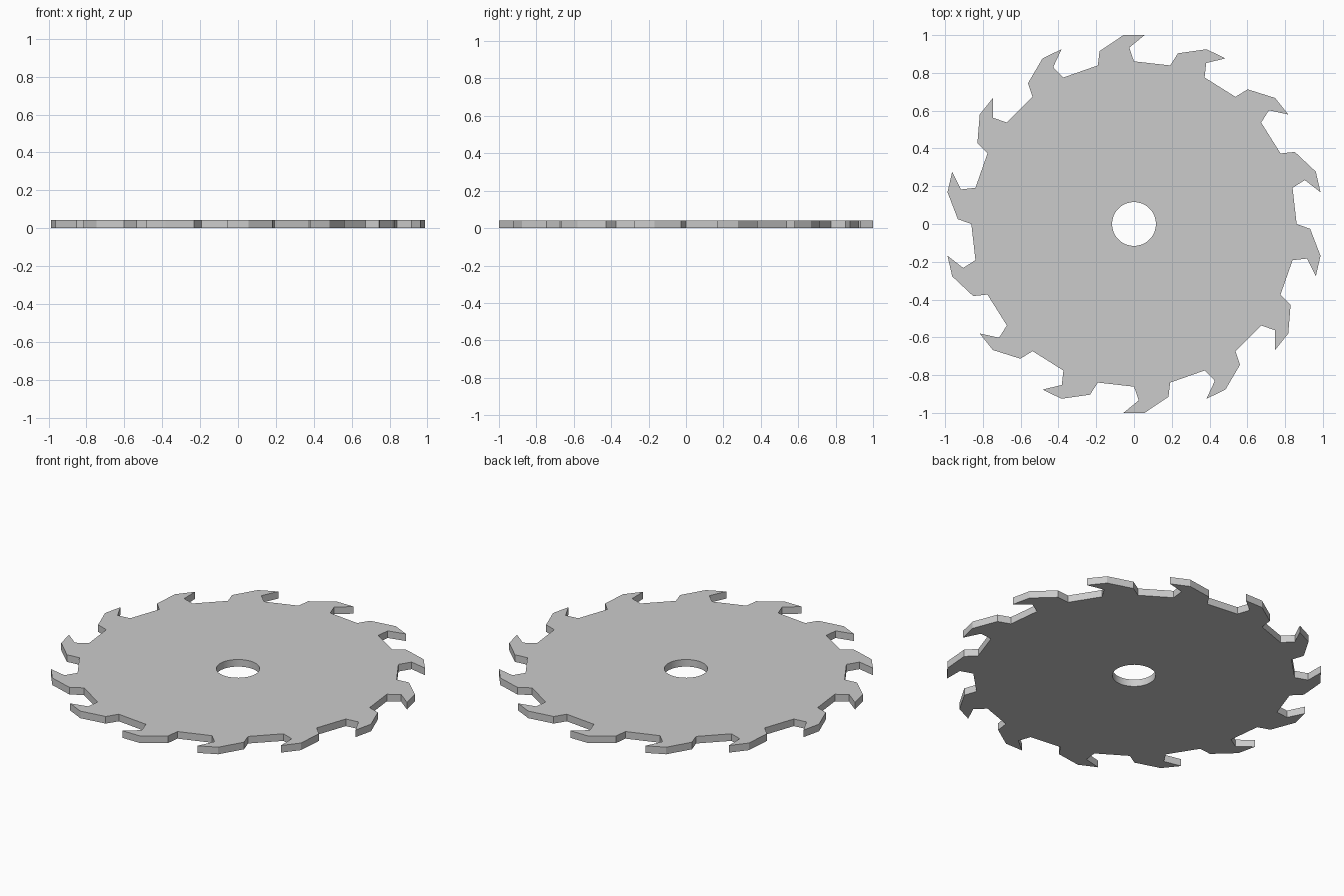
import bpy, bmesh
from math import radians, sin, cos, pi

if "Cube" in bpy.data.objects:
    bpy.data.objects.remove(bpy.data.objects["Cube"])

TEETH = 14
STEP = 360 / TEETH
THICK = 0.042
HOLE_R = 0.116
HOLE_SIDES = 48

# One hooked tooth, clockwise: (radius, degrees from the tooth centre)
TOOTH = [(0.861, STEP / 2), (0.933, 11.27), (1.0016, 3.2),
         (1.0016, -3.2), (0.934, 1.55), (0.861, 0)]


def polar(r, deg):
    return (r * cos(radians(deg)), r * sin(radians(deg)), 0)


def add_loop(bm, points):
    verts = [bm.verts.new(p) for p in points]
    return [bm.edges.new((a, b)) for a, b in zip(verts, verts[1:] + verts[:1])]


# Toothed outline and round arbor hole
bm = bmesh.new()
rim = [polar(r, 90 - k * STEP + a) for k in range(TEETH) for r, a in TOOTH]
hole = [polar(HOLE_R, 360 * i / HOLE_SIDES) for i in range(HOLE_SIDES)]
edges = add_loop(bm, rim) + add_loop(bm, hole)

# Fill the plate and give it thickness
bmesh.ops.triangle_fill(bm, edges=edges, use_beauty=True, use_dissolve=False)
ext = bmesh.ops.extrude_face_region(bm, geom=bm.faces[:], use_keep_orig=True)
top = [g for g in ext["geom"] if isinstance(g, bmesh.types.BMVert)]
bmesh.ops.translate(bm, verts=top, vec=(0, 0, THICK))
bmesh.ops.recalc_face_normals(bm, faces=bm.faces[:])

mesh = bpy.data.meshes.new("saw_blade")
bm.to_mesh(mesh)
bm.free()
blade = bpy.data.objects.new("saw_blade", mesh)
bpy.context.collection.objects.link(blade)

# Smooth hole wall, crisp teeth
bpy.context.view_layer.objects.active = blade
blade.select_set(True)
bpy.ops.object.shade_smooth_by_angle(angle=radians(20))
